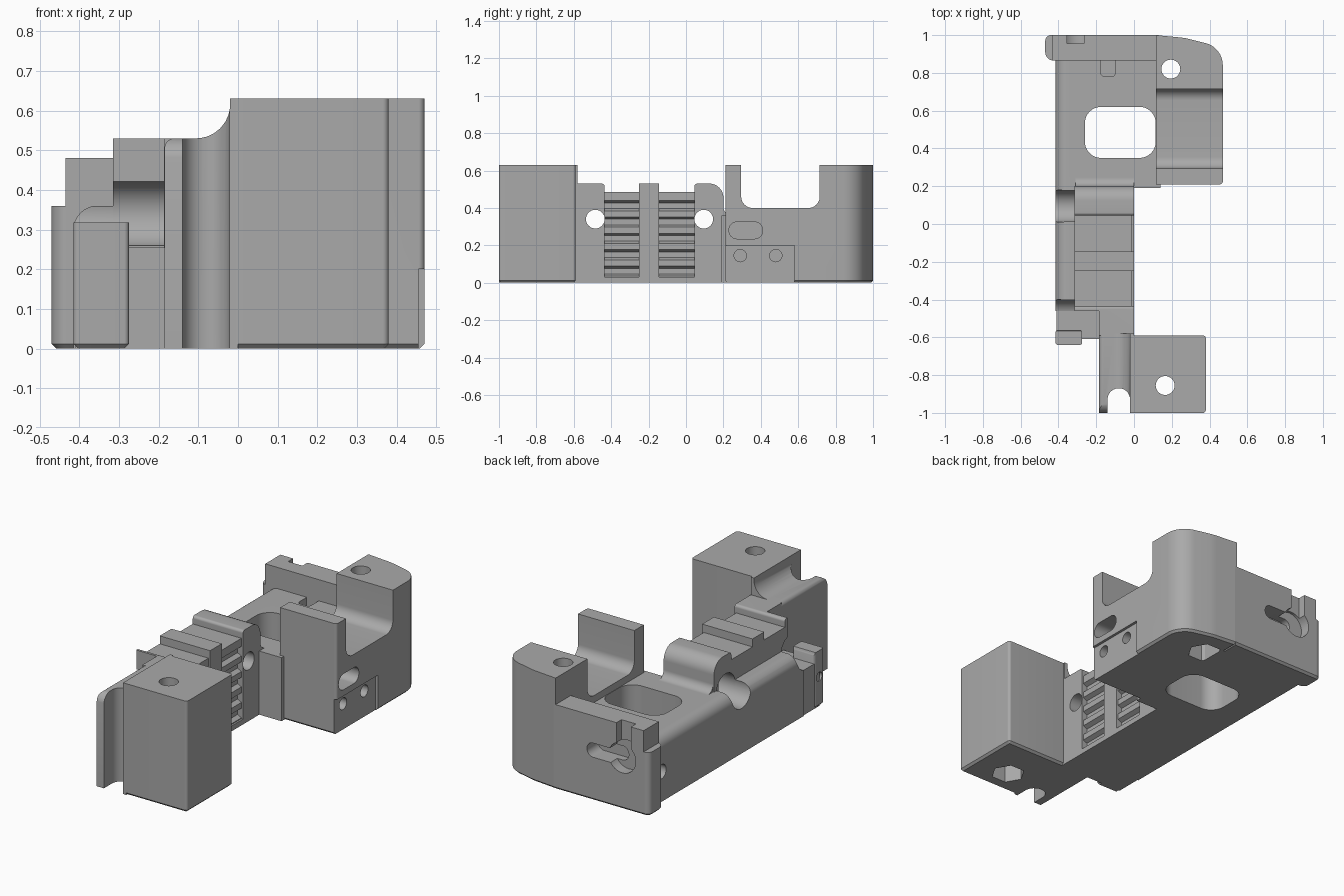
import bpy, bmesh, math
from mathutils import Vector

cube = bpy.data.objects.get("Cube")
if cube:
    bpy.data.objects.remove(cube, do_unlink=True)

grey = bpy.data.materials.new("plain grey")
grey.use_nodes = True
grey.diffuse_color = (0.4, 0.4, 0.4, 1)
grey.node_tree.nodes["Principled BSDF"].inputs["Base Color"].default_value = (0.4, 0.4, 0.4, 1)


def rounded(points, steps=8):
    """Replace each corner (u, v, radius) with an arc."""
    out = []
    for i, p in enumerate(points):
        c = Vector(p[:2])
        if len(p) == 2:
            out.append(c)
            continue
        a = (Vector(points[i - 1][:2]) - c).normalized()
        b = (Vector(points[(i + 1) % len(points)][:2]) - c).normalized()
        half = a.angle(b) / 2
        centre = c + (a + b).normalized() * p[2] / math.sin(half)
        start = c + a * p[2] / math.tan(half) - centre
        end = c + b * p[2] / math.tan(half) - centre
        for k in range(steps + 1):
            t = k / steps
            out.append(centre + start.lerp(end, t).normalized() * p[2])
    return out


def prism(name, axis, points, lo, hi, chamfer=0):
    """Extrude a profile along x (y,z), y (x,z) or z (x,y)."""
    place = {"x": lambda u, v, w: (w, u, v),
             "y": lambda u, v, w: (u, w, v),
             "z": lambda u, v, w: (u, v, w)}[axis]
    bm = bmesh.new()
    base = bm.faces.new([bm.verts.new(place(p.x, p.y, lo)) for p in rounded(points)])
    ext = bmesh.ops.extrude_face_region(bm, geom=[base])
    shift = Vector(place(0, 0, hi - lo))
    bmesh.ops.translate(bm, vec=shift, verts=[g for g in ext["geom"] if isinstance(g, bmesh.types.BMVert)])
    bmesh.ops.recalc_face_normals(bm, faces=bm.faces)
    if chamfer:
        low = [e for e in bm.edges if all(abs(v.co.z) < 1e-5 for v in e.verts)]
        bmesh.ops.bevel(bm, geom=low, offset=chamfer, segments=1, affect="EDGES")
    mesh = bpy.data.meshes.new(name)
    bm.to_mesh(mesh)
    bm.free()
    mesh.materials.append(grey)
    ob = bpy.data.objects.new(name, mesh)
    bpy.context.collection.objects.link(ob)
    return ob


def rect(u0, u1, v0, v1, r=0):
    pts = [(u0, v0), (u1, v0), (u1, v1), (u0, v1)]
    return [p + (r,) for p in pts] if r else pts


def hole(axis, u, v, r, lo, hi, sides=32):
    ring = [(u + r * math.cos(math.tau * k / sides), v + r * math.sin(math.tau * k / sides))
            for k in range(sides)]
    return prism("cutter", axis, ring, lo, hi)


def cut(ob, cutters):
    for c in cutters:
        c.hide_render = True
        mod = ob.modifiers.new("cut", "BOOLEAN")
        mod.operation, mod.solver, mod.object = "DIFFERENCE", "EXACT", c
        bpy.context.view_layer.objects.active = ob
        bpy.ops.object.modifier_apply(modifier=mod.name)


# Front block with bolt hole and hexagonal nut pocket
front_block = prism("front_block", "z", rect(-0.02, 0.38, -1, -0.59, 0.015), 0, 0.63, 0.012)
cut(front_block, [hole("z", 0.165, -0.855, 0.05, -0.1, 0.8),
                  hole("z", 0.165, -0.855, 0.09, -0.1, 0.15, 6)])

# Front wall sweeping up into the block, with a vertical channel
front_wall = prism("front_wall", "y", [(-0.185, 0), (0, 0), (0, 0.63), (-0.02, 0.63),
                   (-0.02, 0.53, 0.085), (-0.185, 0.53, 0.025)], -1, -0.58)
cut(front_wall, [prism("cutter", "z", [(-0.14, -1.1), (-0.021, -1.1), (-0.021, -0.87, 0.058),
                                       (-0.14, -0.87, 0.058)], -0.1, 0.8),
                 prism("cutter", "x", [(-1.1, 0.45), (-1.001, 0.45), (-1.001, 0.531, 0.06),
                                       (-0.9, 0.531), (-0.9, 0.7), (-1.1, 0.7)], -0.3, -0.139)])

# Clamp core with raised ribs across the top
core = prism("belt_core", "x", [(-0.59, 0), (0.2, 0), (0.2, 0.53, 0.075), (0.045, 0.53, 0.015),
             (0.045, 0.485), (-0.145, 0.485), (-0.145, 0.53), (-0.25, 0.53), (-0.25, 0.485),
             (-0.435, 0.485), (-0.435, 0.53, 0.015), (-0.59, 0.53)], -0.315, 0)
bores = [hole("x", y, 0.34, 0.05, -0.6, 0.1) for y in (-0.485, 0.095)]
counterbores = [hole("x", y, 0.34, 0.085, -0.6, -0.187) for y in (-0.485, 0.095)]
corner = prism("cutter", "z", rect(-0.4, -0.186, -0.7, -0.46), -0.1, 0.8)
grooves = []
for y0, y1 in ((-0.435, -0.25), (-0.145, 0.045)):
    grooves.append(prism("cutter", "z", rect(-0.01, 0.1, y0, y1), 0.03, 0.6))
    for k in range(5):
        z = 0.065 + 0.0875 * k
        grooves.append(prism("cutter", "y", [(0.01, z - 0.04), (-0.035, z - 0.018),
                                             (-0.035, z + 0.012), (0.01, z + 0.034)], y0, y1))
cut(core, bores + counterbores + [corner] + grooves)

# Low side slab, shelf and end post
slab = prism("side_slab", "y", [(-0.415, 0), (-0.2, 0), (-0.2, 0.36), (-0.415, 0.36, 0.06)], -0.46, 0.25)
cut(slab, counterbores + bores)
prism("lower_shelf", "z", rect(-0.41, -0.17, -0.61, -0.44), 0, 0.255)
post = prism("end_post", "z", rect(-0.415, -0.275, -0.64, -0.56, 0.012), 0, 0.318, 0.012)
cut(post, counterbores[:1] + [hole("x", -0.6, 0.17, 0.025, -0.5, -0.3)])

# Floor plate with rounded window
floor = prism("floor_plate", "y", [(-0.415, 0), (0.14, 0), (0.14, 0.36), (-0.415, 0.36, 0.06)], 0.19, 0.9)
window = prism("cutter", "z", rect(-0.26, 0.115, 0.35, 0.62, 0.085), -0.1, 0.8)
side_hole = hole("x", 0.81, 0.17, 0.04, -0.6, -0.3)
cable = prism("cutter", "z", rect(-0.175, -0.1, 0.78, 0.9, 0.02), 0.24, 0.7)
cut(floor, [window, side_hole, cable] + counterbores[1:])
prism("floor_fillet", "x", [(0.15, 0.3), (0.25, 0.3), (0.25, 0.36), (0.2, 0.36, 0.045),
      (0.2, 0.41), (0.15, 0.41)], -0.31, 0)

# Back block with saddle, bolt hole, side slot and recessed screw panel
back_block = prism("back_block", "z", [(0.117, 0.21), (0.47, 0.21, 0.015), (0.47, 0.935, 0.12),
                   (0.27, 0.985, 0.3), (0.117, 1)], 0, 0.63, 0.012)
cut(back_block, [
    prism("cutter", "x", [(0.295, 0.8), (0.295, 0.4, 0.06), (0.715, 0.4, 0.06), (0.715, 0.8)], 0, 0.6),
    hole("z", 0.195, 0.82, 0.05, -0.1, 0.8),
    hole("z", 0.195, 0.82, 0.09, -0.1, 0.15, 6),
    prism("cutter", "x", rect(0.23, 0.41, 0.235, 0.325, 0.043), 0.25, 0.6),
    prism("cutter", "x", rect(0.1, 0.58, -0.1, 0.2), 0.455, 0.6),
    hole("x", 0.29, 0.145, 0.033, 0.3, 0.6),
    hole("x", 0.48, 0.145, 0.033, 0.3, 0.6)])

# Back wall with keyhole recess, and its lower rounded end
keyhole = [hole("y", -0.3, 0.29, 0.085, 0.94, 1.1),
           prism("cutter", "y", rect(-0.3, -0.08, 0.245, 0.325, 0.038), 0.9, 1.1),
           prism("cutter", "z", rect(-0.355, -0.265, 0.955, 1.1), 0.29, 0.7)]
back_wall = prism("back_wall", "z", rect(-0.435, 0.13, 0.865, 1), 0, 0.48, 0.012)
wall_end = prism("wall_end", "z", [(-0.47, 0.865, 0.045), (-0.4, 0.865), (-0.4, 1), (-0.47, 1, 0.03)],
                 0, 0.36, 0.012)
cut(back_wall, keyhole + [side_hole])

# Remove cutters and smooth the rounded faces
for ob in list(bpy.data.objects):
    if ob.type == "MESH" and ob.name.startswith("cutter"):
        bpy.data.objects.remove(ob, do_unlink=True)
bpy.ops.object.select_all(action="DESELECT")
for ob in bpy.context.collection.objects:
    if ob.type == "MESH":
        ob.select_set(True)
        bpy.context.view_layer.objects.active = ob
bpy.ops.object.shade_smooth_by_angle(angle=math.radians(30))
